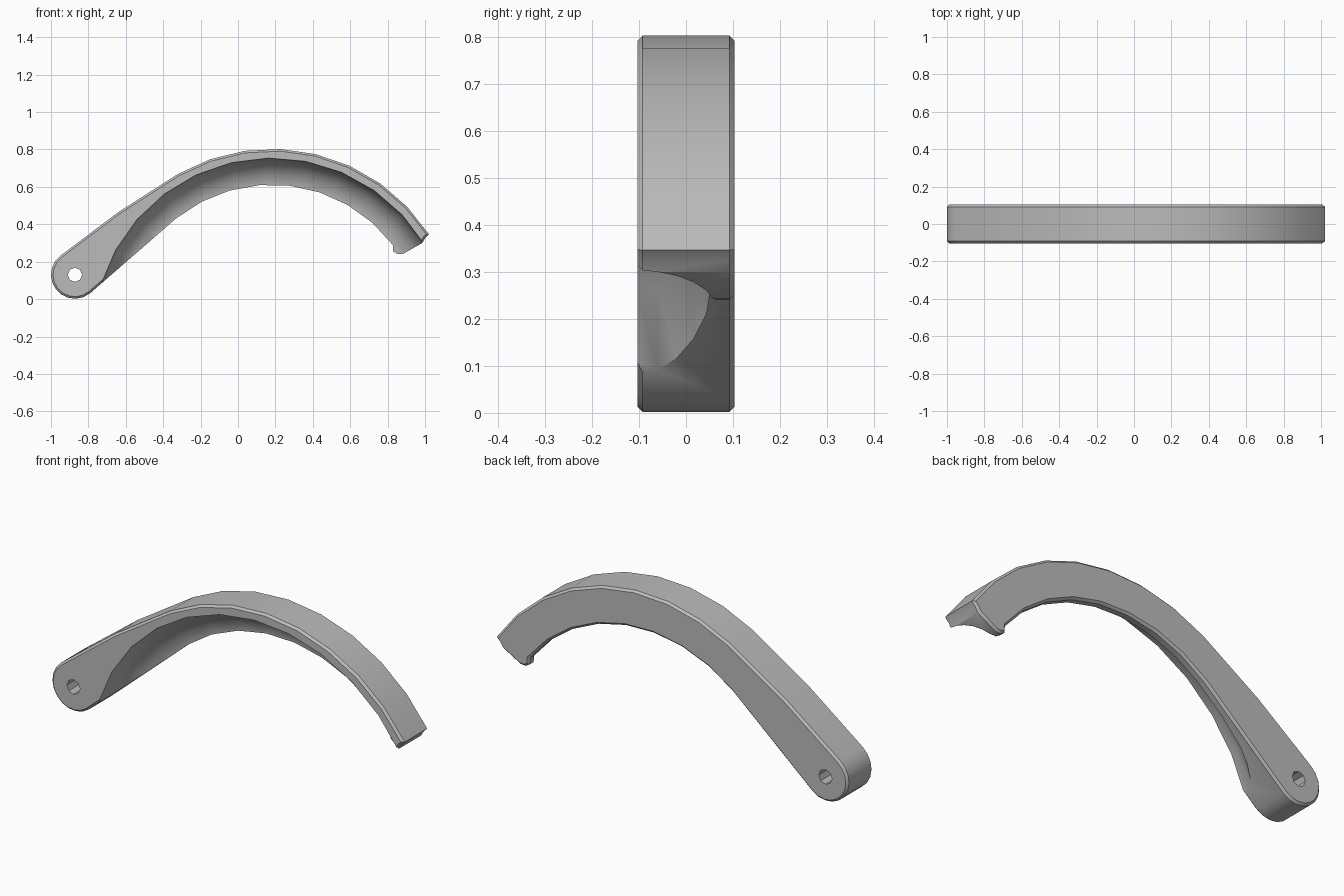
import bpy, bmesh, math
from mathutils import Vector, Matrix

cube = bpy.data.objects.get("Cube")
if cube:
    bpy.data.objects.remove(cube)

HALF = 0.103                  # half thickness
ARC = Vector((0.18, -0.2))    # centre of the curved grip
BOSS = Vector((-0.872, 0.13))  # centre of the pivot boss

grey = bpy.data.materials.new("satin grey")
grey.use_nodes = True
grey.diffuse_color = (0.5, 0.5, 0.5, 1)
grey.node_tree.nodes["Principled BSDF"].inputs["Base Color"].default_value = (0.5, 0.5, 0.5, 1)


def arc(centre, radius, start, end, steps):
    """Points on an arc, angles in degrees."""
    angles = [math.radians(start + (end - start) * i / steps) for i in range(steps + 1)]
    return [centre + radius * Vector((math.cos(a), math.sin(a))) for a in angles]


def make_object(name, bm):
    bmesh.ops.recalc_face_normals(bm, faces=bm.faces)
    mesh = bpy.data.meshes.new(name)
    bm.to_mesh(mesh)
    bm.free()
    mesh.materials.append(grey)
    obj = bpy.data.objects.new(name, mesh)
    bpy.context.collection.objects.link(obj)
    return obj


def extrude_profile(name, points, half, chamfer=0):
    bm = bmesh.new()
    face = bm.faces.new([bm.verts.new((p.x, -half, p.y)) for p in points])
    grown = bmesh.ops.extrude_face_region(bm, geom=[face], use_keep_orig=True)
    verts = [v for v in grown["geom"] if isinstance(v, bmesh.types.BMVert)]
    bmesh.ops.translate(bm, verts=verts, vec=(0, 2 * half, 0))
    if chamfer:
        rims = [e for e in bm.edges if abs(e.verts[0].co.y - e.verts[1].co.y) < 1e-5]
        bmesh.ops.bevel(bm, geom=rims, offset=chamfer, segments=1, affect='EDGES')
    return make_object(name, bm)


def ring_cutter(name, major, minor, steps, sides):
    """Ring around the grip centre, lying along the front face."""
    bm = bmesh.new()
    rings = []
    for i in range(steps):
        turn = Matrix.Rotation(math.radians(-1) + math.tau * i / steps, 3, 'Y')
        ring = []
        for j in range(sides):
            t = math.tau * j / sides
            p = turn @ Vector((0, minor * math.sin(t), major + minor * math.cos(t)))
            ring.append(bm.verts.new(p + Vector((ARC.x, -HALF, ARC.y))))
        rings.append(ring)
    for i in range(steps):
        a, b = rings[i], rings[(i + 1) % steps]
        for j in range(sides):
            k = (j + 1) % sides
            bm.faces.new((a[j], a[k], b[k], b[j]))
    return make_object(name, bm)


# Handle outline: outer curve, pivot boss, inner curve, rounded tip
outline = arc(ARC, 1.003, 33, 120, 8)
outline += [Vector((-0.64, 0.465))]
outline += arc(BOSS, 0.128, 127, 309, 10)
outline += arc(ARC, 0.812, 129, 37, 8)
outline += [Vector(p) for p in ((0.83, 0.255), (0.855, 0.24), (0.885, 0.243), (0.985, 0.3), (1.0, 0.325))]
handle = extrude_profile("curved_handle", outline, HALF, 0.011)

# Hollow finger groove and pivot hole
groove = ring_cutter("groove_cutter", 0.786, 0.168, 30, 24)
hole = extrude_profile("hole_cutter", arc(BOSS, 0.038, 0, 315, 7), 0.3)

for cutter in (groove, hole):
    cutter.hide_render = True
    cutter.hide_set(True)
    cut = handle.modifiers.new(cutter.name, 'BOOLEAN')
    cut.operation = 'DIFFERENCE'
    cut.solver = 'EXACT'
    cut.object = cutter

# Apply the cuts, then smooth the gentle curves
bpy.context.view_layer.objects.active = handle
handle.select_set(True)
for name in [m.name for m in handle.modifiers]:
    bpy.ops.object.modifier_apply(modifier=name)
for cutter in (groove, hole):
    bpy.data.objects.remove(cutter)
bpy.ops.object.shade_smooth_by_angle(angle=math.radians(30))
